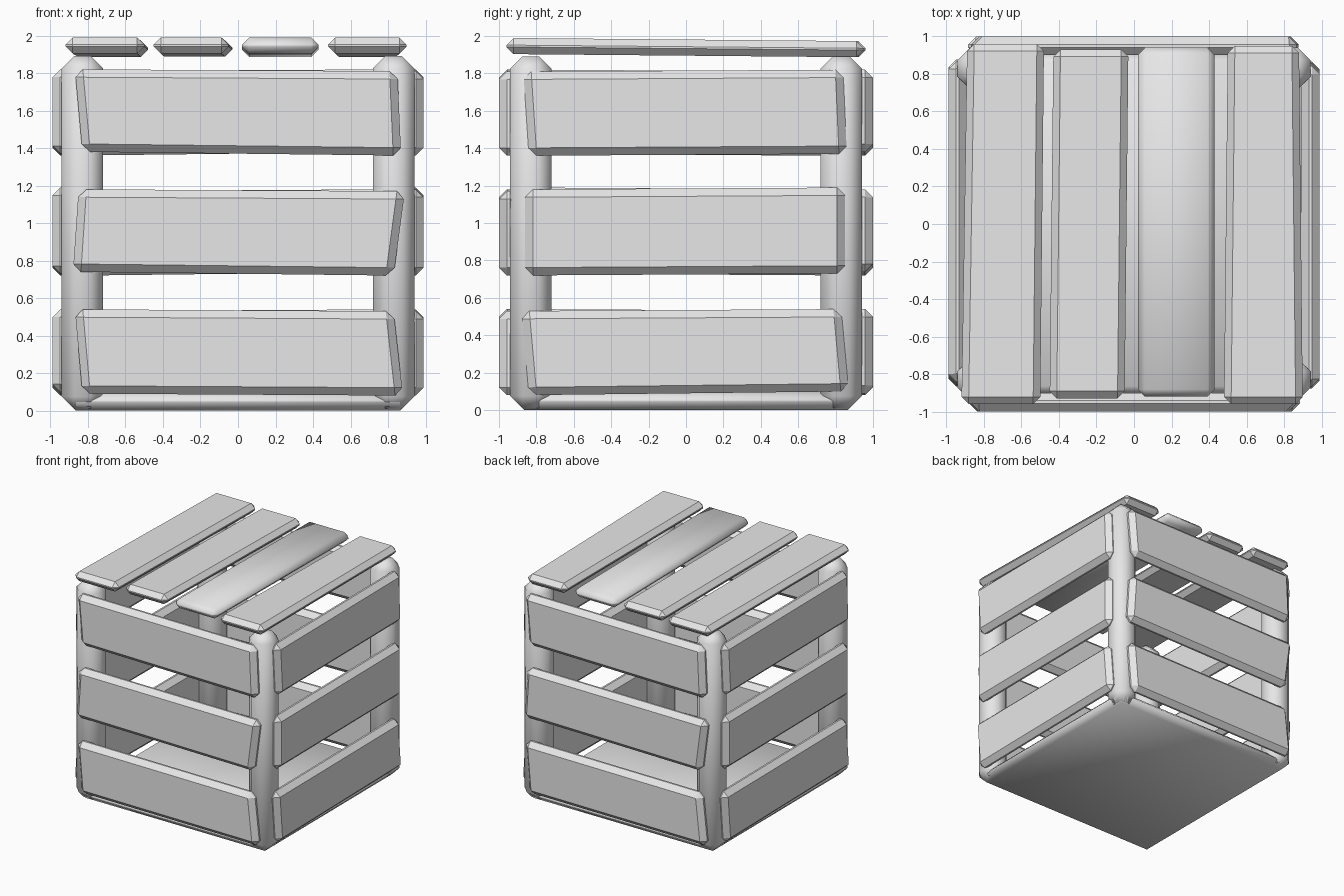
import bpy, bmesh, math
from mathutils import Matrix, Vector

cube = bpy.data.objects.get("Cube")
if cube:
    bpy.data.objects.remove(cube, do_unlink=True)

grey = bpy.data.materials.new("light_grey")
grey.use_nodes = True
grey.diffuse_color = (0.8, 0.8, 0.8, 1)
grey.node_tree.nodes["Principled BSDF"].inputs["Base Color"].default_value = (0.8, 0.8, 0.8, 1)


def slab(name, corners, low, high, bevel, place=Matrix(), smooth=30):
    """Chamfered board: four outline corners extruded from low to high."""
    bm = bmesh.new()
    base = bm.faces.new([bm.verts.new((u, v, low)) for u, v in corners])
    grown = bmesh.ops.extrude_face_region(bm, geom=[base])["geom"]
    verts = [g for g in grown if isinstance(g, bmesh.types.BMVert)]
    bmesh.ops.translate(bm, verts=verts, vec=Vector((0, 0, high - low)))
    bmesh.ops.recalc_face_normals(bm, faces=bm.faces)
    bmesh.ops.bevel(bm, geom=bm.edges[:], offset=bevel, segments=1,
                    profile=0.5, affect='EDGES')
    bm.transform(place)
    bmesh.ops.recalc_face_normals(bm, faces=bm.faces)
    mesh = bpy.data.meshes.new(name)
    bm.to_mesh(mesh)
    bm.free()
    mesh.materials.append(grey)
    ob = bpy.data.objects.new(name, mesh)
    bpy.context.collection.objects.link(ob)
    bpy.ops.object.select_all(action='DESELECT')
    ob.select_set(True)
    bpy.context.view_layer.objects.active = ob
    bpy.ops.object.shade_smooth_by_angle(angle=math.radians(smooth))
    return ob


def square(x, y, half):
    return [(x - half, y - half), (x + half, y - half),
            (x + half, y + half), (x - half, y + half)]


# Corner posts
for end, sy in (("front", -1), ("back", 1)):
    for side, sx in (("right", -1), ("left", 1)):
        slab(f"{end}_{side}_post", square(sx * 0.83, sy * 0.83, 0.11),
             0.01, 1.89, 0.065, smooth=65)

# Floor panel
slab("floor_panel", square(0, 0, 0.91), 0.0, 0.1, 0.045, smooth=65)

# Side planks: crooked outlines, opposite walls share a set
front_set = {
    "lower": [(-0.83, 0.09), (0.88, 0.08), (0.83, 0.53), (-0.87, 0.54)],
    "middle": [(-0.88, 0.74), (0.83, 0.72), (0.89, 0.17 + 1), (-0.85, 1.18)],
    "upper": [(-0.83, 1.38), (0.87, 1.36), (0.85, 1.81), (-0.87, 1.82)],
}
flank_set = {
    "lower": [(-0.84, 0.08), (0.87, 0.1), (0.83, 0.54), (-0.88, 0.53)],
    "middle": [(-0.86, 0.72), (0.85, 0.73), (0.85, 1.19), (-0.86, 1.18)],
    "upper": [(-0.84, 1.36), (0.86, 1.37), (0.84, 1.82), (-0.87, 1.81)],
}
upright = Matrix.Rotation(math.pi / 2, 4, 'X')
walls = [("front", front_set, 1.0), ("left", flank_set, 0.99),
         ("back", front_set, 1.0), ("right", flank_set, 0.99)]
for i, (wall, planks, outer) in enumerate(walls):
    place = Matrix.Rotation(i * math.pi / 2, 4, 'Z') @ upright
    for level, outline in planks.items():
        slab(f"{wall}_{level}_plank", outline, outer - 0.1, outer, 0.042, place)

# Lid planks, tilted slightly down toward the back
lid = [
    [(-0.92, -0.96), (-0.50, -0.96), (-0.48, 0.96), (-0.89, 0.96)],
    [(-0.45, -0.93), (-0.05, -0.93), (-0.03, 0.93), (-0.43, 0.93)],
    [(0.02, -0.92), (0.43, -0.92), (0.43, 0.94), (0.02, 0.94)],
    [(0.48, -0.96), (0.90, -0.96), (0.88, 0.95), (0.50, 0.95)],
]
tilt = Matrix.Translation((0, 0, 1.938)) @ Matrix.Rotation(-0.009, 4, 'X')
for i, outline in enumerate(lid):
    slab(f"lid_plank_{i + 1}", outline, -0.043, 0.043, 0.038, tilt,
         smooth=65 if i == 2 else 30)
